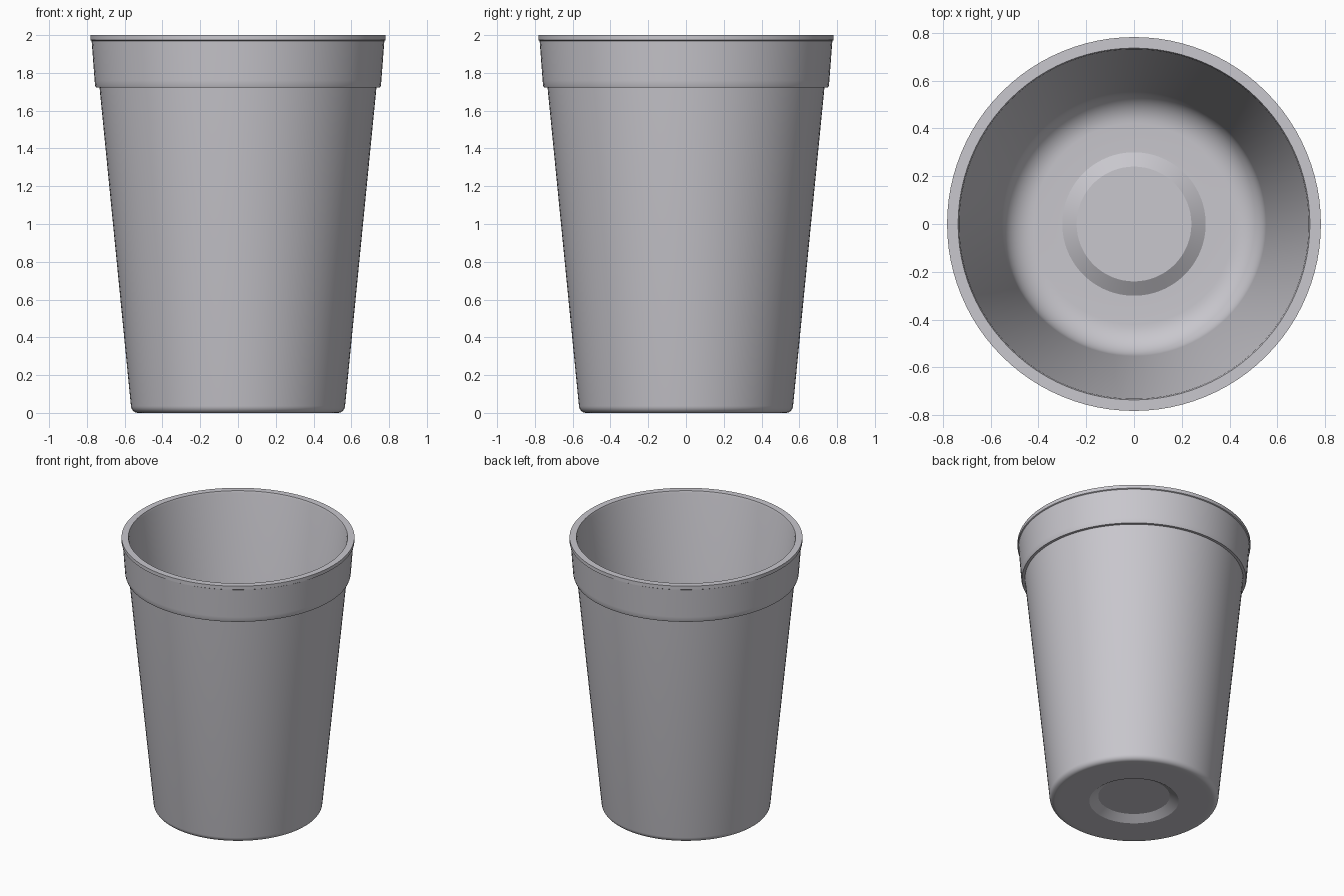
import bpy, bmesh, math

if "Cube" in bpy.data.objects:
    bpy.data.objects.remove(bpy.data.objects["Cube"])

SEGMENTS = 96

# One plastic for the whole cup
plastic = bpy.data.materials.new("light grey plastic")
plastic.diffuse_color = (0.58, 0.57, 0.61, 1.0)
plastic.use_nodes = True
plastic.node_tree.nodes["Principled BSDF"].inputs["Base Color"].default_value = plastic.diffuse_color


def arc(cx, cz, rx, rz, start, end, steps):
    """Points of an elliptical fillet, angles in degrees."""
    angles = [math.radians(start + (end - start) * i / steps) for i in range(steps + 1)]
    return [(cx + rx * math.cos(a), cz + rz * math.sin(a)) for a in angles]


def lathe(name, profile):
    """Spin a (radius, height) profile around z; it starts and ends on the axis."""
    bm = bmesh.new()
    verts = [bm.verts.new((r, 0, z)) for r, z in profile]
    edges = [bm.edges.new(pair) for pair in zip(verts, verts[1:])]
    bmesh.ops.spin(bm, geom=verts + edges, cent=(0, 0, 0), axis=(0, 0, 1),
                   angle=math.tau, steps=SEGMENTS, use_duplicate=False)
    bmesh.ops.remove_doubles(bm, verts=bm.verts[:], dist=0.0005)
    bmesh.ops.recalc_face_normals(bm, faces=bm.faces[:])
    mesh = bpy.data.meshes.new(name)
    bm.to_mesh(mesh)
    bm.free()
    mesh.materials.append(plastic)
    obj = bpy.data.objects.new(name, mesh)
    bpy.context.collection.objects.link(obj)
    bpy.context.view_layer.objects.active = obj
    obj.select_set(True)
    bpy.ops.object.shade_smooth_by_angle(angle=math.radians(30))
    obj.select_set(False)
    return obj


# Underside with a raised centre, and rounded foot
outside = [(0, 0.038), (0.24, 0.038), (0.30, 0.0), (0.50, 0.0)]
outside += arc(0.53, 0.04, 0.037, 0.04, -90, -5, 6)

# Tapered wall, stepped collar and lip
outside += [(0.733, 1.722), (0.752, 1.722), (0.757, 1.735), (0.759, 1.76),
            (0.775, 1.97), (0.782, 1.974), (0.782, 2.0)]

# Rim, inner wall, filleted inner corner and floor bump
inside = [(0.736, 2.0), (0.731, 1.985)]
inside += arc(0.42, 0.16, 0.133, 0.13, -5, -90, 10)
inside += [(0.30, 0.03), (0.24, 0.068), (0, 0.068)]

lathe("cup", outside + inside)
